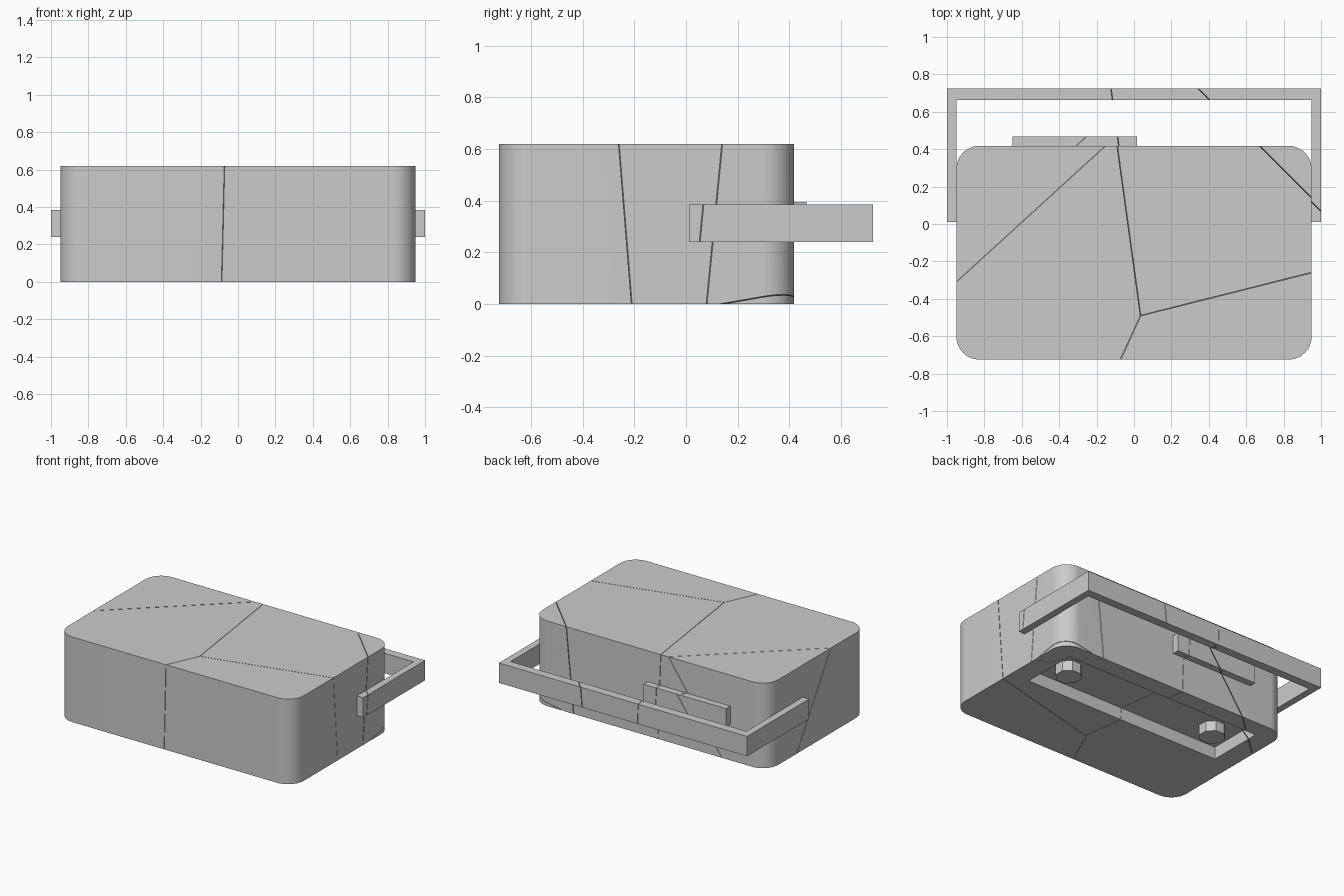
import bpy, bmesh, math
from mathutils import Vector

if "Cube" in bpy.data.objects:
    bpy.data.objects.remove(bpy.data.objects["Cube"])

GAP = 0.0015  # half the width of a crack


def prism(name, outline, z0, z1):
    """Solid made by extruding a closed 2D outline upwards."""
    bm = bmesh.new()
    face = bm.faces.new([bm.verts.new((x, y, z0)) for x, y in outline])
    geom = bmesh.ops.extrude_face_region(bm, geom=[face])["geom"]
    bmesh.ops.translate(bm, vec=(0, 0, z1 - z0),
                        verts=[g for g in geom if isinstance(g, bmesh.types.BMVert)])
    bmesh.ops.recalc_face_normals(bm, faces=bm.faces)
    mesh = bpy.data.meshes.new(name)
    bm.to_mesh(mesh)
    bm.free()
    obj = bpy.data.objects.new(name, mesh)
    bpy.context.collection.objects.link(obj)
    return obj


def rectangle(x0, x1, y0, y1):
    return [(x0, y0), (x1, y0), (x1, y1), (x0, y1)]


def rounded_rectangle(x0, x1, y0, y1, r, steps=12):
    corners = [(x1 - r, y1 - r), (x0 + r, y1 - r), (x0 + r, y0 + r), (x1 - r, y0 + r)]
    return [(cx + r * math.cos(a), cy + r * math.sin(a))
            for i, (cx, cy) in enumerate(corners)
            for a in [math.pi / 2 * (i + k / steps) for k in range(steps + 1)]]


# Crack planes, each through three points
PLANES = {
    "left": ((-.95, -.31, .62), (-.15, .42, .62), (-.58, .42, 0)),
    "middle": ((-.09, .42, .62), (.035, -.49, .62), (.053, -.45, 0)),
    "front": ((.035, -.49, .62), (-.07, -.72, .62), (-.085, -.72, 0)),
    "right": ((.035, -.49, .62), (.95, -.26, .62), (.95, -.21, 0)),
    "corner": ((.67, .42, .62), (.95, .14, .62), (.95, .08, 0)),
    "chip": ((.95, .14, 0), (.95, .30, .028), (.70, .418, 0)),
}
# Broken cells: a point inside and the cracks around it
CELLS = {
    "back_left": ((-.7, .2, .5), ("left", "middle")),
    "front_left": ((-.4, -.5, .3), ("left", "middle", "front")),
    "front_right": ((.5, -.6, .3), ("front", "right")),
    "back_right": ((.3, 0, .3), ("middle", "right", "corner")),
    "corner": ((.9, .37, .4), ("corner", "chip")),
    "chip": ((.9, .35, .005), ("corner", "chip")),
}


def fracture(obj):
    """Split an object into closed pieces along the crack planes."""
    deps = bpy.context.evaluated_depsgraph_get()
    source = bpy.data.meshes.new_from_object(obj.evaluated_get(deps))
    for cell, (seed, cracks) in CELLS.items():
        bm = bmesh.new()
        bm.from_mesh(source)
        bmesh.ops.triangulate(bm, faces=bm.faces)
        for crack in cracks:
            a, b, c = map(Vector, PLANES[crack])
            n = (b - a).cross(c - a).normalized()
            if n.dot(Vector(seed) - a) > 0:
                n = -n
            cut = bmesh.ops.bisect_plane(
                bm, geom=bm.verts[:] + bm.edges[:] + bm.faces[:], dist=1e-6,
                plane_co=a - n * GAP, plane_no=n, clear_outer=True)["geom_cut"]
            edges = [e for e in cut if isinstance(e, bmesh.types.BMEdge) and e.is_boundary]
            if edges:
                bmesh.ops.triangle_fill(bm, use_beauty=True, edges=edges, normal=n)
        if bm.faces:
            bmesh.ops.recalc_face_normals(bm, faces=bm.faces)
            mesh = bpy.data.meshes.new(obj.name + "_" + cell)
            bm.to_mesh(mesh)
            piece = bpy.data.objects.new(mesh.name, mesh)
            bpy.context.collection.objects.link(piece)
            bpy.ops.object.select_all(action='DESELECT')
            piece.select_set(True)
            bpy.context.view_layer.objects.active = piece
            bpy.ops.object.shade_smooth_by_angle(angle=math.radians(25))
        bm.free()
    bpy.data.objects.remove(obj)


# Body with a shallow recess in its underside
body = prism("body", rounded_rectangle(-.95, .95, -.725, .418, .125), 0, .62)
cutter = prism("recess_cutter", rectangle(-.80, .80, -.125, .29), -.1, .09)
cutter.hide_render = True
recess = body.modifiers.new("recess", 'BOOLEAN')
recess.operation = 'DIFFERENCE'
recess.solver = 'EXACT'
recess.object = cutter
fracture(body)
bpy.data.objects.remove(cutter)

# Strap that reaches round the back
strap = prism("strap", [(-1, .012), (-.95, .012), (-.95, .663), (.95, .663),
                        (.95, .012), (1, .012), (1, .725), (-1, .725)], .24, .385)
fracture(strap)

# Small plate on the back wall
fracture(prism("back_plate", rectangle(-.65, .015, .41, .467), .26, .395))

# Two eight-sided pegs in the recess
for side, x in (("left", -.617), ("right", .617)):
    ring = [(x + .09 * math.cos(math.pi / 4 * (i + .5)),
             .065 + .09 * math.sin(math.pi / 4 * (i + .5))) for i in range(8)]
    prism("peg_" + side, ring, .015, .10)
